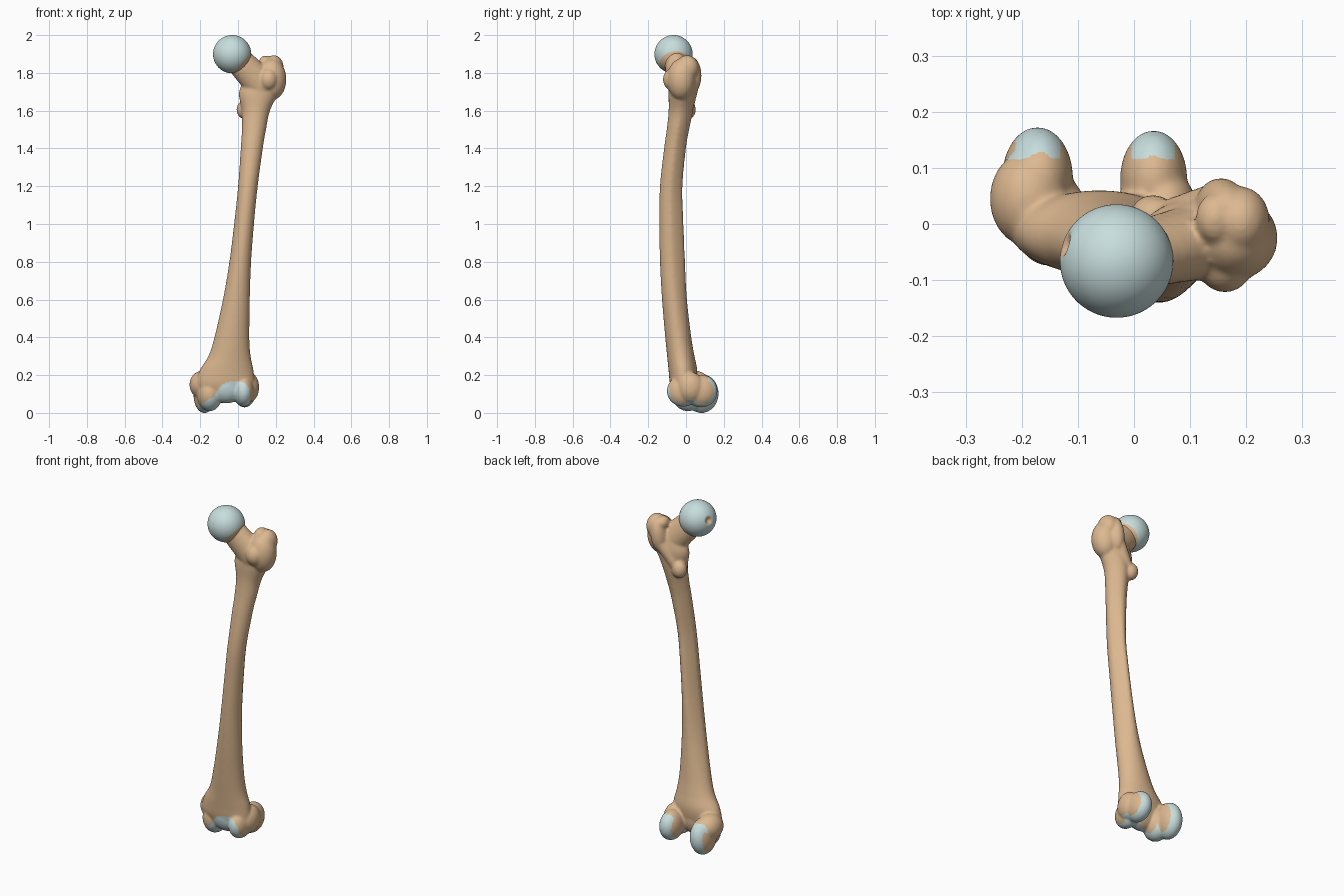
import bpy, bmesh, math
from mathutils import Vector, Matrix

if "Cube" in bpy.data.objects:
    bpy.data.objects.remove(bpy.data.objects["Cube"])

def material(name, rgb):
    m = bpy.data.materials.new(name)
    m.diffuse_color = (*rgb, 1)
    m.use_nodes = True
    m.node_tree.nodes["Principled BSDF"].inputs["Base Color"].default_value = m.diffuse_color
    return m

BONE = material("bone", (0.72, 0.48, 0.28))
CARTILAGE = material("cartilage", (0.58, 0.73, 0.73))
bm = bmesh.new()

def blob(c, r, tilt=0.0, axis='Y'):
    mat = Matrix.Translation(c) @ Matrix.Rotation(tilt, 4, axis) @ Matrix.Diagonal((*r, 1))
    bmesh.ops.create_icosphere(bm, subdivisions=4, radius=1, matrix=mat)

def limb(p0, p1, r0, r1, n=9, flat=1.0):
    for i in range(n):
        t = i / (n - 1)
        r = r0 + (r1 - r0) * t
        blob(Vector(p0).lerp(Vector(p1), t), (r, r * flat, r))

def catmull(a, b, c, d, t):
    return [0.5 * (2*q + (r - p)*t + (2*p - 5*q + 4*r - s)*t*t + (3*q - p - 3*r + s)*t**3)
            for p, q, r, s in zip(a, b, c, d)]

# shaft sections: z, x min, x max, y front, y back, narrowing towards the rear ridge
S = [(0.07, -0.15, 0.05, -0.05, 0.02, 0), (0.14, -0.215, 0.085, -0.082, 0.05, 0),
     (0.22, -0.205, 0.083, -0.092, 0.06, 0), (0.30, -0.157, 0.067, -0.10, 0.045, 0),
     (0.40, -0.125, 0.060, -0.11, 0.028, 0.05), (0.60, -0.08, 0.063, -0.127, 0.005, 0.2),
     (0.80, -0.046, 0.07, -0.138, -0.005, 0.35), (1.0, -0.021, 0.085, -0.141, -0.013, 0.4),
     (1.2, 0.0, 0.105, -0.138, -0.018, 0.4), (1.4, 0.014, 0.132, -0.116, 0.0, 0.3),
     (1.5, 0.02, 0.149, -0.102, 0.017, 0.25), (1.6, 0.02, 0.17, -0.092, 0.037, 0.15),
     (1.7, 0.005, 0.217, -0.092, 0.045, 0.1), (1.78, 0.05, 0.23, -0.085, 0.04, 0)]
rows = []
for i in range(len(S) - 1):
    quad = S[max(i - 1, 0)], S[i], S[i + 1], S[min(i + 2, len(S) - 1)]
    rows += [catmull(*quad, k / 5) for k in range(5)]
rows.append(S[-1])
rings = []
for z, x0, x1, y0, y1, pinch in rows:
    ring = []
    for k in range(40):
        a = 2 * math.pi * k / 40
        s, c = math.sin(a), math.cos(a)
        x = (x0 + x1) / 2 + (x1 - x0) / 2 * c * (1 - pinch * max(s, 0))
        ring.append(bm.verts.new((x, (y0 + y1) / 2 + (y1 - y0) / 2 * s, z)))
    rings.append(ring)
for a, b in zip(rings, rings[1:]):
    for k in range(40):
        j = (k + 1) % 40
        bm.faces.new((a[k], a[j], b[j], b[k]))
bm.faces.new(rings[0][::-1])
bm.faces.new(rings[-1])

# neck
HEAD, R = Vector((-0.031, -0.066, 1.899)), 0.101
limb((-0.01, -0.06, 1.88), (0.12, -0.03, 1.74), 0.072, 0.085, flat=0.8)
# greater trochanter: body, rear crest, top and front tubercle
blob((0.178, -0.025, 1.765), (0.078, 0.075, 0.11))
blob((0.155, 0.028, 1.785), (0.045, 0.054, 0.10), 0.15)
blob((0.19, 0.005, 1.825), (0.052, 0.062, 0.068))
blob((0.145, 0.01, 1.855), (0.035, 0.045, 0.036))
blob((0.162, -0.07, 1.765), (0.05, 0.052, 0.06))
# crest running down to the lesser trochanter
limb((0.145, 0.04, 1.75), (0.055, 0.012, 1.62), 0.034, 0.03)
blob((0.034, 0.012, 1.605), (0.042, 0.04, 0.05))

# condyles: rear rollers, front ridges and epicondyles (inner, then outer)
blob((-0.172, 0.082, 0.102), (0.063, 0.091, 0.104), 0.08)
blob((-0.15, 0.01, 0.10), (0.068, 0.085, 0.092))
blob((-0.188, 0.045, 0.148), (0.069, 0.085, 0.075))
blob((0.035, 0.08, 0.115), (0.06, 0.087, 0.087))
blob((0.03, -0.015, 0.115), (0.056, 0.087, 0.083))
blob((0.058, 0.025, 0.135), (0.054, 0.07, 0.08))
# floor of the groove between them
blob((-0.06, -0.015, 0.145), (0.10, 0.07, 0.095))

me = bpy.data.meshes.new("femur_shaft")
bmesh.ops.recalc_face_normals(bm, faces=bm.faces)
bm.to_mesh(me)
bm.free()
femur = bpy.data.objects.new("femur_shaft", me)
bpy.context.collection.objects.link(femur)
bpy.context.view_layer.objects.active = femur
femur.select_set(True)

# fuse the parts into one skin
rem = femur.modifiers.new("fuse", 'REMESH')
rem.mode, rem.voxel_size = 'VOXEL', 0.006
smo = femur.modifiers.new("soften", 'SMOOTH')
smo.factor, smo.iterations = 0.5, 12
for m in ("fuse", "soften"):
    bpy.ops.object.modifier_apply(modifier=m)

# cartilage over the knee end
EDGE = [(-0.225, 0.02), (-0.19, 0.05), (-0.13, 0.085), (-0.085, 0.15),
        (-0.03, 0.168), (0.03, 0.162), (0.062, 0.125)]

def is_cartilage(c, n):
    if c.z > 0.19:
        return False
    if c.y < 0.0:
        for (xa, za), (xb, zb) in zip(EDGE, EDGE[1:]):
            if xa <= c.x < xb:
                return c.z < za + (zb - za) * (c.x - xa) / (xb - xa)
        return False
    on_roller = -0.235 < c.x < -0.105 or -0.03 < c.x < 0.09
    return on_roller and abs(n.x) < 0.78 and ((n.z < -0.3 and c.z < 0.12) or c.y > 0.115)

def finish(ob, test):
    ob.data.materials.clear()
    ob.data.materials.append(BONE)
    ob.data.materials.append(CARTILAGE)
    for p in ob.data.polygons:
        p.use_smooth = True
        p.material_index = int(test(p.center, p.normal))

finish(femur, is_cartilage)
low = min(v.co.z for v in femur.data.vertices)
femur.location.z = -low

# femoral head with its small pit
PIT = Vector((-0.92, 0.28, 0.2)).normalized()
NECK = Vector((0.72, 0.1, -0.68)).normalized()
hb = bmesh.new()
bmesh.ops.create_icosphere(hb, subdivisions=6, radius=R)
for v in hb.verts:
    ang = v.co.angle(PIT)
    if ang < 0.3:
        v.co *= 1 - 0.07 * (1 + math.cos(math.pi * ang / 0.3))
    v.co += HEAD
hm = bpy.data.meshes.new("femoral_head")
hb.to_mesh(hm)
hb.free()
head = bpy.data.objects.new("femoral_head", hm)
bpy.context.collection.objects.link(head)
finish(head, lambda c, n: (c - HEAD).angle(PIT) > 0.24 and (c - HEAD).dot(NECK) < 0.62 * R)
